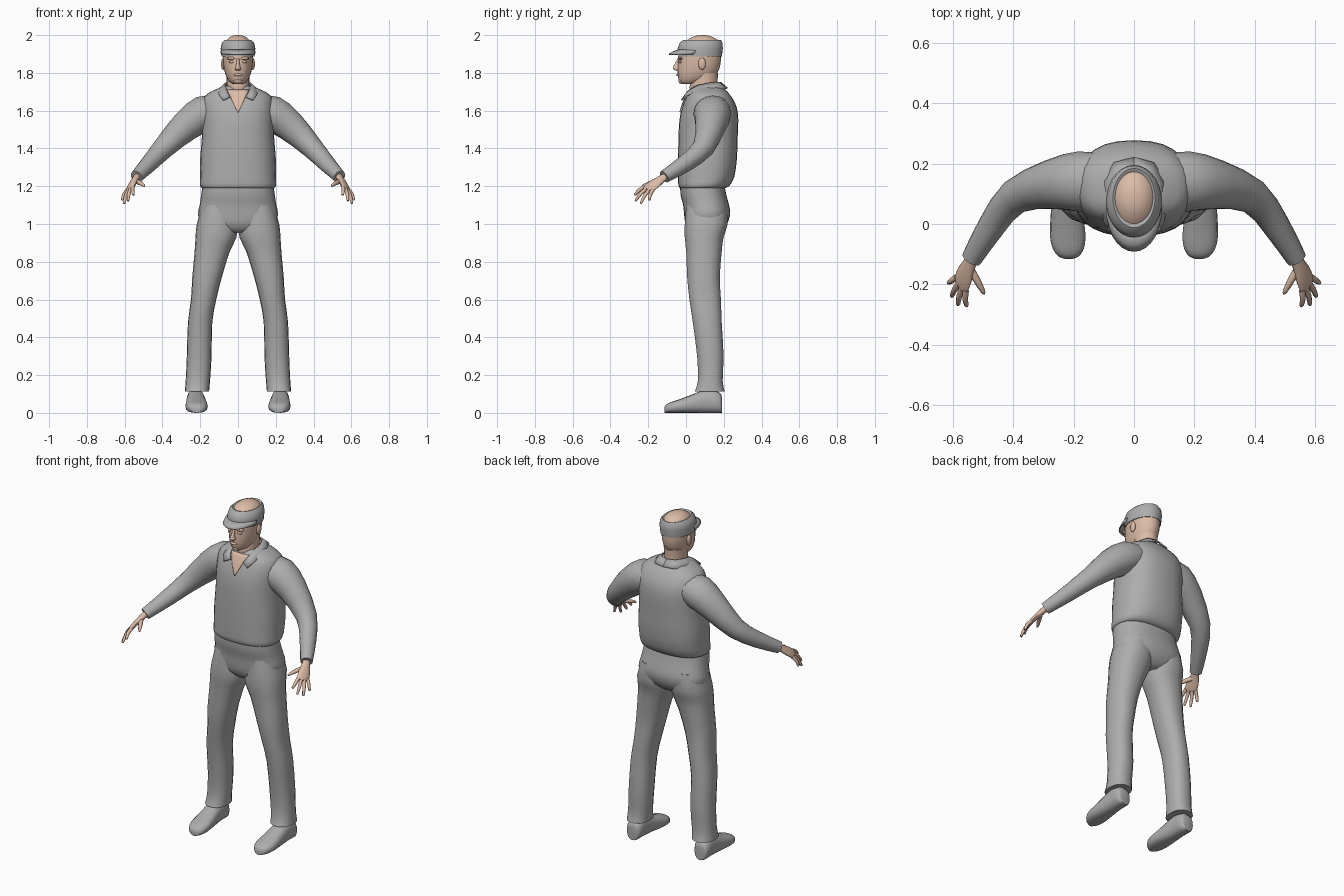
import bpy, bmesh, math
from mathutils import Vector
from mathutils.bvhtree import BVHTree

if "Cube" in bpy.data.objects:
    bpy.data.objects.remove(bpy.data.objects["Cube"])


def material(name, rgb):
    m = bpy.data.materials.new(name)
    m.diffuse_color = (*rgb, 1)
    m.use_nodes = True
    m.node_tree.nodes["Principled BSDF"].inputs["Base Color"].default_value = m.diffuse_color
    return m


CLOTH = material("grey_cloth", (0.42, 0.42, 0.42))
SKIN = material("skin", (0.72, 0.50, 0.385))


def finish(name, verts, faces, mat, mirror=False, thick=0):
    bm = bmesh.new()
    vs = [bm.verts.new(v) for v in verts]
    for f in faces:
        bm.faces.new([vs[i] for i in f])
    bmesh.ops.recalc_face_normals(bm, faces=bm.faces)
    me = bpy.data.meshes.new(name)
    bm.to_mesh(me)
    bm.free()
    me.materials.append(mat)
    ob = bpy.data.objects.new(name, me)
    bpy.context.collection.objects.link(ob)
    bpy.ops.object.select_all(action='DESELECT')
    ob.select_set(True)
    bpy.context.view_layer.objects.active = ob
    bpy.ops.object.shade_smooth_by_angle(angle=math.radians(50))
    if thick:
        s = ob.modifiers.new("thickness", 'SOLIDIFY')
        s.thickness = thick
        s.offset = 0
    if mirror:
        ob.modifiers.new("mirror", 'MIRROR').use_mirror_merge = False
    return ob


def catmull(a, b, c, d, t):
    return 0.5 * (2 * b + (c - a) * t + (2 * a - 5 * b + 4 * c - d) * t * t
                  + (3 * b - a - 3 * c + d) * t ** 3)


def loft(name, rings, mat, n=20, p=2.0, sub=2, mirror=False):
    """Skin through rings of (centre, u axis, v axis) with rounded sections."""
    rings = [tuple(Vector(v) for v in r) for r in rings]
    ext = [rings[0]] + rings + [rings[-1]]
    fine = []
    for i in range(len(rings) - 1):
        for s in range(sub):
            fine.append([catmull(*(ext[i + k][j] for k in range(4)), s / sub) for j in range(3)])
    fine.append(rings[-1])

    def sp(x):
        return math.copysign(abs(x) ** (2 / p), x)
    verts = [c + u * sp(math.cos(a)) + v * sp(math.sin(a))
             for c, u, v in fine for a in (2 * math.pi * k / n for k in range(n))]
    faces = [(i * n + k, i * n + (k + 1) % n, (i + 1) * n + (k + 1) % n, (i + 1) * n + k)
             for i in range(len(fine) - 1) for k in range(n)]
    faces += [tuple(range(n)), tuple(range(len(verts) - n, len(verts)))]
    return finish(name, verts, faces, mat, mirror)


def level(z, x0, x1, yf, yb):
    """Horizontal ring from its x and y limits."""
    return ((x0 + x1) / 2, (yf + yb) / 2, z), ((x1 - x0) / 2, 0, 0), (0, (yb - yf) / 2, 0)


def stack(name, rows, mat, **kw):
    """Centred loft of rows (z, half width, front y, back y)."""
    return loft(name, [level(z, -w, w, f, b) for z, w, f, b in rows], mat, **kw)


def tube(name, pts, radii, mat, **kw):
    """Limb along points; radii are (sideways, upright)."""
    pts = [Vector(p) for p in pts]
    rings = []
    for i, p in enumerate(pts):
        d = (pts[min(i + 1, len(pts) - 1)] - pts[max(i - 1, 0)]).normalized()
        u = d.cross(Vector((0, 0, 1))).normalized()
        rings.append((p, u * radii[i][0], u.cross(d) * radii[i][1]))
    return loft(name, rings, mat, mirror=True, **kw)


def ball(name, loc, size, mat, mirror=False):
    x, y, z = loc
    rings = [level(z - size[2] * math.cos(a), x - size[0] * math.sin(a), x + size[0] * math.sin(a),
                   y - size[1] * math.sin(a), y + size[1] * math.sin(a))
             for a in (math.pi * (i + 0.15) / 7.3 for i in range(8))]
    return loft(name, rings, mat, n=12, sub=1, mirror=mirror)


# Shirt body with the hem hanging over the waist
shirt = stack("shirt", [
    (1.19, .185, -.03, .20), (1.20, .20, -.04, .228), (1.25, .20, -.042, .256),
    (1.35, .20, -.042, .27), (1.45, .192, -.04, .273), (1.55, .19, -.035, .277),
    (1.62, .19, -.02, .268), (1.67, .18, 0, .243), (1.70, .145, .015, .22),
    (1.73, .075, .035, .19)], CLOTH, n=28, p=2.4)

# Sleeves
tube("sleeve", [(.08, .14, 1.61), (.18, .14, 1.585), (.275, .13, 1.52), (.395, .09, 1.402),
                (.47, -.005, 1.32), (.537, -.115, 1.25)],
     [(.09, .075), (.10, .095), (.082, .083), (.058, .058), (.046, .046), (.034, .034)],
     CLOTH, n=16)

# Trousers: hips and legs
stack("trouser_hips", [
    (.955, .10, .03, .17), (.99, .185, .0, .212), (1.05, .212, -.01, .234), (1.10, .203, -.015, .228),
    (1.16, .194, -.03, .212), (1.23, .185, -.03, .20)], CLOTH, n=28, p=2.4)
loft("trouser_leg", [level(*r) for r in [
    (1.10, .01, .19, 0, .215), (1.0, .002, .218, -.008, .222), (.93, .008, .225, -.008, .20),
    (.85, .045, .23, 0, .19), (.72, .085, .242, .005, .18), (.60, .115, .249, .017, .186),
    (.48, .136, .265, .035, .19), (.30, .14, .271, .058, .20), (.17, .148, .277, .062, .195),
    (.112, .153, .282, .045, .206)]], CLOTH, n=18, p=2.3, mirror=True)

# Shoes, rounded at the toe
loft("shoe", [((x, y, h / 2), (w, 0, 0), (0, 0, h / 2)) for x, y, w, h in [
    (.225, .19, .03, .085), (.225, .175, .045, .11), (.224, .11, .047, .125), (.222, .04, .053, .10),
    (.219, -.04, .059, .07), (.217, -.085, .05, .055), (.216, -.108, .032, .042),
    (.216, -.115, .014, .026)]], CLOTH, n=16, p=2.5, mirror=True)

# Neck and head
stack("neck", [(1.62, .06, .04, .17), (1.70, .061, .022, .168), (1.735, .06, .02, .166),
               (1.80, .062, .03, .17)], SKIN)
stack("head", [
    (1.742, .026, -.022, .06), (1.752, .043, -.034, .10), (1.78, .062, -.043, .15),
    (1.82, .074, -.045, .176), (1.87, .08, -.042, .185), (1.92, .08, -.036, .185),
    (1.96, .07, -.01, .18), (1.983, .052, .02, .155), (1.996, .03, .05, .125),
    (2.0, .008, .08, .10)], SKIN, n=24)

# Face details and ears
stack("nose", [(1.812, .010, -.056, -.03), (1.82, .017, -.068, -.03), (1.83, .013, -.070, -.03),
               (1.855, .008, -.056, -.03), (1.88, .007, -.044, -.03)], SKIN, n=10)
ball("lips", (0, -.041, 1.79), (.024, .011, .008), SKIN)
ball("chin", (0, -.026, 1.757), (.022, .014, .014), SKIN)
ball("brow", (.034, -.03, 1.877), (.026, .013, .008), SKIN, True)
ball("eye", (.033, -.03, 1.858), (.014, .010, .007), SKIN, True)
ball("ear", (.079, .085, 1.848), (.011, .02, .032), SKIN, True)

# Open cap: band wrapped around the crown
stack("cap_band", [
    (1.888, .079, -.03, .183), (1.886, .088, -.04, .19), (1.93, .092, -.044, .195),
    (1.96, .085, -.032, .193), (1.975, .070, -.012, .184), (1.973, .064, -.004, .178),
    (1.962, .055, .01, .165)], CLOTH, n=28, sub=1)

# Cap visor
N = 14
verts, faces = [], []
for rx, y0, ry, z in ((.078, .06, .085, 1.925), (.090, .05, .115, 1.912), (.087, .04, .13, 1.898)):
    for k in range(N + 1):
        a = math.pi * k / N
        verts.append((rx * math.cos(a), y0 - ry * math.sin(a), z))
for r in range(2):
    for k in range(N):
        i = r * (N + 1) + k
        faces.append((i, i + 1, i + N + 2, i + N + 1))
finish("cap_visor", verts, faces, CLOTH, thick=.007)

# Shirt collar, draped from the nape to the front points
top = [(0, .182, 1.75), (.045, .168, 1.75), (.066, .12, 1.745), (.068, .06, 1.733), (.056, .008, 1.70),
       (.042, -.012, 1.672)]
low = [(0, .22, 1.718), (.065, .202, 1.715), (.102, .14, 1.712), (.108, .06, 1.70), (.098, .002, 1.68),
       (.078, -.024, 1.655)]
n = len(top)
finish("collar", top + low, [(i, i + 1, n + i + 1, n + i) for i in range(n - 1)], CLOTH,
       mirror=True, thick=.007)

# Skin in the open neck of the shirt, laid just over the shirt surface
bvh = BVHTree.FromObject(shirt, bpy.context.evaluated_depsgraph_get())
rows, cols = 8, 6
verts, faces = [], []
for r in range(rows + 1):
    z = 1.592 + .118 * r / rows
    for c in range(cols + 1):
        x = (2 * c / cols - 1) * (.002 + .056 * r / rows)
        hit = bvh.ray_cast(Vector((x, -1, z)), Vector((0, 1, 0)))[0]
        verts.append((x, (hit.y if hit else .03) - .005, z))
for r in range(rows):
    for c in range(cols):
        i = r * (cols + 1) + c
        faces.append((i, i + 1, i + cols + 2, i + cols + 1))
finish("open_neck", verts, faces, SKIN, thick=.004)

# Hands: flat palm, four fingers and a thumb
across = Vector((.055, .08, -.03)).normalized()
along = Vector((.035, -.09, -.06)).normalized()
flat = along.cross(across).normalized()
loft("palm", [(c, across * w, flat * t) for c, w, t in [
    ((.532, -.105, 1.255), .022, .018), ((.545, -.135, 1.235), .026, .017),
    ((.560, -.17, 1.21), .036, .015), ((.572, -.20, 1.187), .036, .012),
    ((.575, -.208, 1.182), .028, .008)]], SKIN, n=12, mirror=True)
knuckle = Vector((.571, -.197, 1.189))
for i, tip in enumerate([(.553, -.272, 1.153), (.582, -.268, 1.122), (.603, -.24, 1.108),
                         (.614, -.195, 1.125)]):
    base = knuckle + across * (-.028 + .0185 * i)
    tip = Vector(tip)
    mid = base.lerp(tip, .5) + Vector((.004, -.003, .004))
    tube(f"finger_{i + 1}", [base, mid, tip.lerp(mid, .12), tip],
         [(.0105, .0105), (.0095, .0095), (.007, .007), (.003, .003)], SKIN, n=8)
tube("thumb", [(.545, -.145, 1.228), (.52, -.185, 1.218), (.500, -.222, 1.205), (.495, -.232, 1.20)],
     [(.014, .014), (.012, .012), (.008, .008), (.003, .003)], SKIN, n=8)
